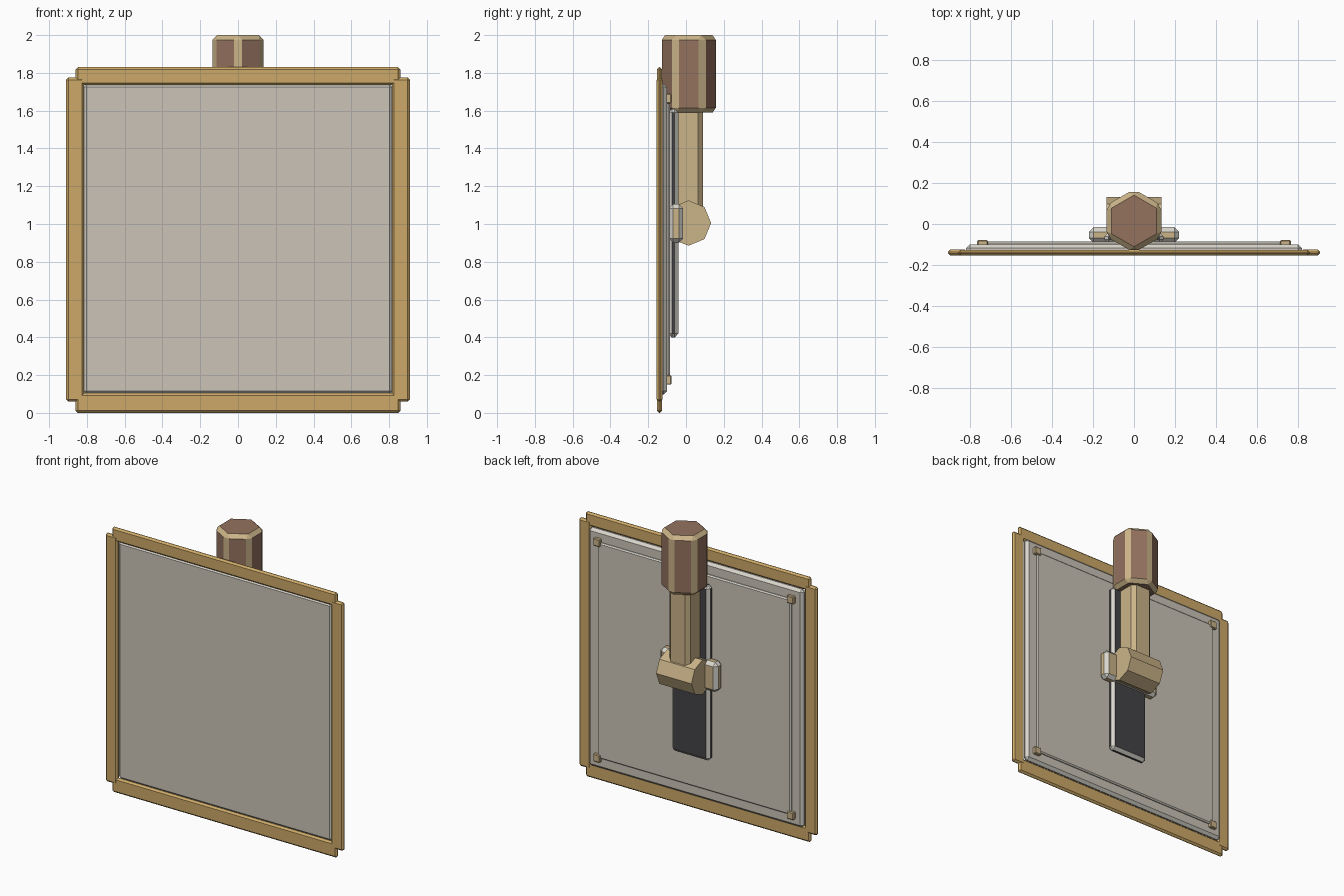
import bpy, bmesh, math
from mathutils import Matrix

old = bpy.data.objects.get("Cube")
if old:
    bpy.data.objects.remove(old, do_unlink=True)


def material(name, hex_code):
    # sRGB hex to linear flat colour
    rgb = [int(hex_code[i:i + 2], 16) / 255 for i in (0, 2, 4)]
    col = [c / 12.92 if c <= 0.04045 else ((c + 0.055) / 1.055) ** 2.4 for c in rgb] + [1]
    m = bpy.data.materials.new(name)
    m.use_nodes = True
    m.diffuse_color = col
    m.node_tree.nodes["Principled BSDF"].inputs["Base Color"].default_value = col
    return m


GOLD = material("gold", "CDA968")
PANEL = material("warm_grey", "CBC4B7")
LIGHT = material("pale_grey", "D8D5CB")
TAN = material("tan", "CBB489")
BROWN = material("brown", "94725F")
DARK = material("charcoal", "444447")


def finish(name, bm, face_mat, edge_mat, bevel):
    # chamfer every edge, giving the chamfers their own material
    if bevel:
        bmesh.ops.bevel(bm, geom=bm.edges[:], offset=bevel, segments=1,
                        profile=0.5, affect='EDGES', material=1)
    bmesh.ops.recalc_face_normals(bm, faces=bm.faces[:])
    mesh = bpy.data.meshes.new(name)
    bm.to_mesh(mesh)
    bm.free()
    mesh.materials.append(face_mat)
    mesh.materials.append(edge_mat)
    ob = bpy.data.objects.new(name, mesh)
    bpy.context.scene.collection.objects.link(ob)
    return ob


def box(name, xs, ys, zs, face_mat, edge_mat=None, bevel=0.0):
    bm = bmesh.new()
    bmesh.ops.create_cube(bm, size=1)
    spans = (xs, ys, zs)
    for v in bm.verts:
        v.co = [(lo + hi) / 2 + c * (hi - lo) for c, (lo, hi) in zip(v.co, spans)]
    return finish(name, bm, face_mat, edge_mat or face_mat, bevel)


def prism(name, sides, radius, length, matrix, face_mat, edge_mat=None, bevel=0.0):
    bm = bmesh.new()
    bmesh.ops.create_cone(bm, cap_ends=True, segments=sides, radius1=radius,
                          radius2=radius, depth=length, matrix=matrix)
    return finish(name, bm, face_mat, edge_mat or face_mat, bevel)


# Frame: four overlapping bars
for side, s in (("left", 1), ("right", -1)):
    box(f"frame_{side}_bar", sorted((s * 0.815, s * 0.91)), (-0.155, -0.125),
        (0.06, 1.775), GOLD, bevel=0.012)
for part, zs in (("top", (1.735, 1.83)), ("bottom", (0, 0.105))):
    box(f"frame_{part}_bar", (-0.86, 0.86), (-0.154, -0.126), zs, GOLD, bevel=0.012)

# Main panel and raised back plate
box("main_panel", (-0.82, 0.82), (-0.145, -0.1), (0.097, 1.742), PANEL, LIGHT, 0.018)
box("back_plate", (-0.74, 0.74), (-0.11, -0.086), (0.175, 1.665), PANEL, LIGHT, 0.008)

# Corner bolts
for x in (-0.74, 0.74):
    for z in (0.175, 1.665):
        box("corner_bolt", (x - 0.026, x + 0.026), (-0.105, -0.078),
            (z - 0.026, z + 0.026), TAN, bevel=0.005)

# Rail and the slider block on it
box("rail", (-0.145, 0.145), (-0.095, -0.04), (0.4, 1.61), DARK, LIGHT, 0.02)
box("slider_block", (-0.22, 0.22), (-0.092, -0.015), (0.9, 1.105), TAN, LIGHT, 0.023)

# Pivot barrel, lying across
prism("pivot_barrel", 8, 0.12, 0.27,
      Matrix.Translation((0, 0.013, 1.005)) @ Matrix.Rotation(math.pi / 2, 4, 'Y'), TAN)

# Arm and hexagonal grip
box("arm", (-0.08, 0.08), (-0.07, 0.09), (1.0, 1.65), TAN, bevel=0.026)
grip = Matrix.Translation((0, 0.015, 1.795))
bm_turn = Matrix.Rotation(math.pi / 2, 4, 'Z')
ob = prism("hex_grip", 6, 0.155, 0.41, Matrix.Identity(4), BROWN, TAN, 0.025)
# Point two of the grip's corners forward and back
first = max(ob.data.vertices, key=lambda v: v.co.y).co.y
if first < 0.14:
    ob.data.transform(bm_turn)
ob.data.transform(grip)
